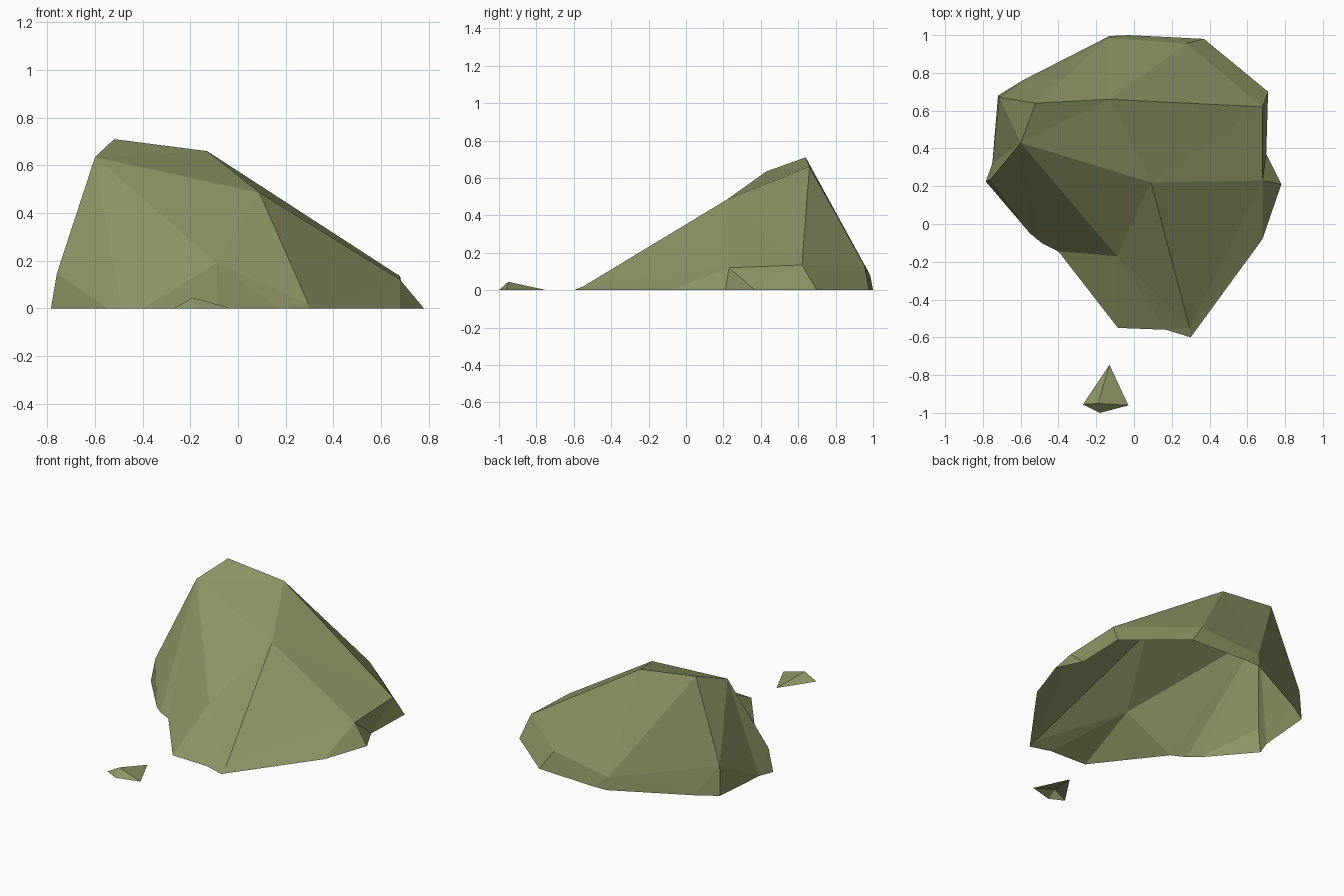
import bpy
from mathutils import Vector
from mathutils.geometry import delaunay_2d_cdt

cube = bpy.data.objects.get("Cube")
if cube:
    bpy.data.objects.remove(cube, do_unlink=True)

# Single mossy stone colour
stone = bpy.data.materials.new("olive_stone")
stone.use_nodes = True
olive = (0.27, 0.30, 0.13, 1.0)
stone.diffuse_color = olive
shader = next(n for n in stone.node_tree.nodes if n.type == 'BSDF_PRINCIPLED')
shader.inputs["Base Color"].default_value = olive
shader.inputs["Roughness"].default_value = 0.9


def faceted_stone(name, outline, summits, creases):
    """Open-bottomed shell triangulated between outline and creases."""
    ground = {label: (x, y, 0.0) for label, (x, y) in outline.items()}
    points = {**summits, **ground}
    order = list(points)
    index = {label: i for i, label in enumerate(order)}
    ring = list(ground)
    edges = [(index[a], index[b]) for a, b in zip(ring, ring[1:] + ring[:1])]
    for start, ends in creases.items():
        edges += [(index[start], index[end]) for end in ends.split()]

    flat = [Vector(points[label][:2]) for label in order]
    verts, _, faces, origin, _, _ = delaunay_2d_cdt(flat, edges, [], 1, 1e-5)
    coords = []
    for v, source in zip(verts, origin):
        height = points[order[source[0]]][2] if source else 0.0
        coords.append((v.x, v.y, height))

    mesh = bpy.data.meshes.new(name)
    mesh.from_pydata(coords, [], faces)
    mesh.materials.append(stone)
    mesh.update()
    obj = bpy.data.objects.new(name, mesh)
    bpy.context.collection.objects.link(obj)


# Large boulder: ground outline, counter-clockwise from the front tip
boulder_outline = {
    "tip": (0.30, -0.60), "east_front": (0.68, -0.08), "east": (0.78, 0.21),
    "east_notch": (0.70, 0.37), "east_back": (0.71, 0.70),
    "back_east": (0.37, 0.98), "back": (-0.03, 1.0), "back_mid": (-0.13, 0.995),
    "back_west": (-0.59, 0.76), "west_back": (-0.72, 0.68),
    "west_notch": (-0.75, 0.32), "west": (-0.785, 0.225),
    "west_front": (-0.55, -0.05), "bay_out": (-0.49, -0.10),
    "bay": (-0.40, -0.145), "front_west": (-0.085, -0.55),
    "front": (0.17, -0.56),
}
# Raised corners of the boulder
boulder_summits = {
    "peak": (-0.52, 0.64, 0.71), "ridge": (-0.13, 0.66, 0.66),
    "shoulder": (-0.60, 0.43, 0.635), "crown": (0.09, 0.22, 0.485),
    "ledge_back": (0.68, 0.62, 0.135), "ledge_front": (0.68, 0.23, 0.12),
    "belly": (-0.09, -0.17, 0.19), "toe": (0.295, -0.55, 0.02),
    "cheek": (-0.76, 0.235, 0.147), "corner": (-0.712, 0.67, 0.19),
    "heel_east": (0.28, 0.955, 0.13), "heel": (-0.13, 0.985, 0.08),
}
# Edges between facets
boulder_creases = {
    "peak": "ridge shoulder corner heel",
    "ridge": "shoulder crown ledge_back heel heel_east",
    "shoulder": "crown belly cheek corner west_front bay_out bay",
    "crown": "belly toe ledge_front",
    "belly": "toe bay front_west",
    "ledge_front": "toe ledge_back east east_front east_notch",
    "ledge_back": "heel_east east_back east_notch",
    "heel": "heel_east corner back_mid back_west",
    "heel_east": "back_east back",
    "corner": "cheek west_back back_west",
    "cheek": "west west_notch west_front",
    "toe": "tip front east_front",
}
faceted_stone("boulder", boulder_outline, boulder_summits, boulder_creases)

# Small chip lying in front of the boulder
chip_outline = {
    "front": (-0.18, -1.0), "east": (-0.03, -0.96),
    "back": (-0.13, -0.745), "west": (-0.27, -0.955),
}
faceted_stone("pebble", chip_outline, {"top": (-0.19, -0.95, 0.045)},
              {"top": "front east back west"})
